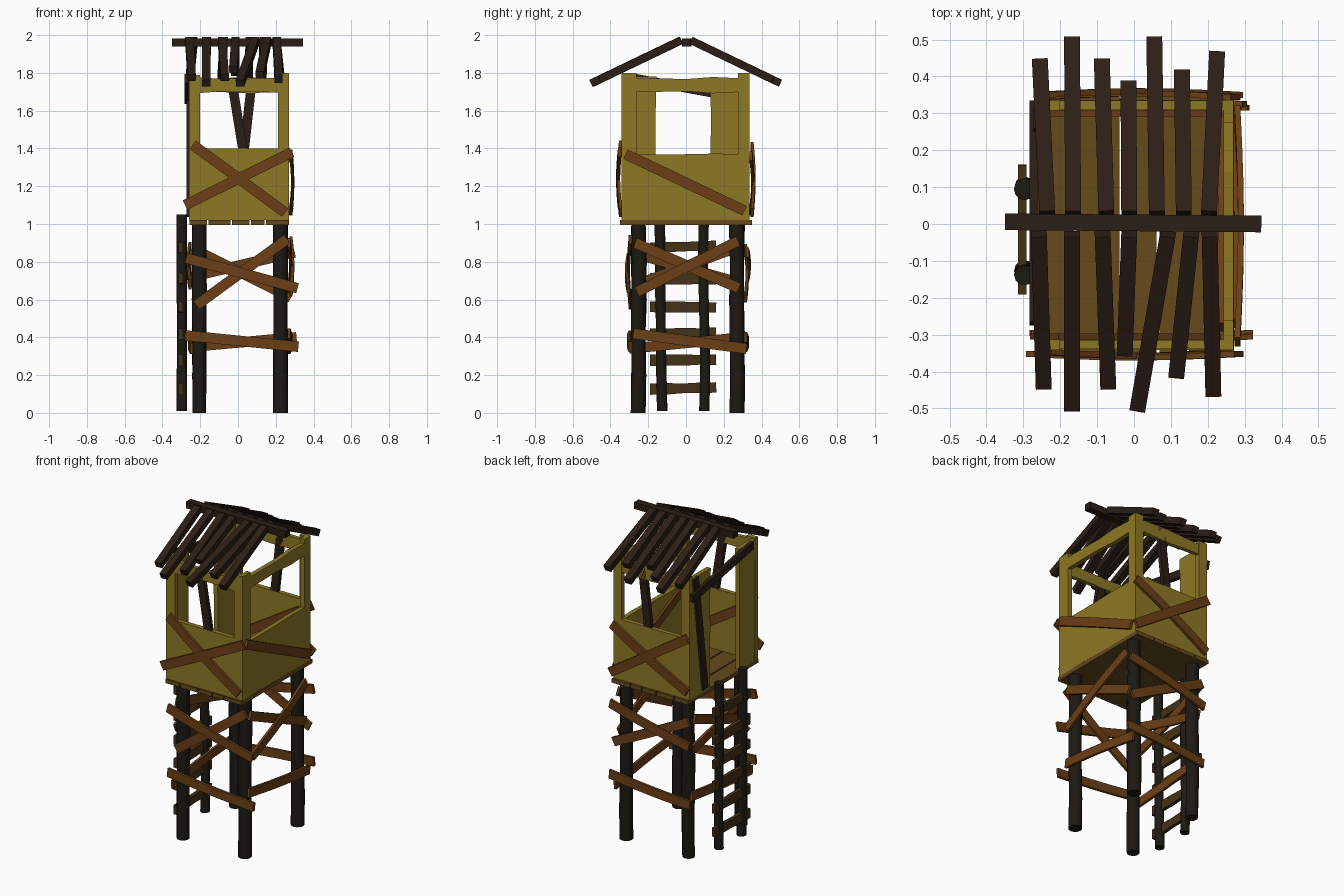
import bpy, bmesh, math, random
from mathutils import Vector

if "Cube" in bpy.data.objects:
    bpy.data.objects.remove(bpy.data.objects["Cube"])
random.seed(4)

def mat(name, col):
    m = bpy.data.materials.new(name)
    m.diffuse_color = (*col, 1)
    m.use_nodes = True
    m.node_tree.nodes["Principled BSDF"].inputs["Base Color"].default_value = m.diffuse_color
    return m

YELLOW = mat("yellow_wood", (0.27, 0.19, 0.018))
BROWN = mat("brown_wood", (0.15, 0.05, 0.008))
FLOOR = mat("floor_wood", (0.13, 0.07, 0.012))
ROOF = mat("dark_wood", (0.025, 0.013, 0.008))
LOG = mat("log_wood", (0.012, 0.010, 0.007))
RUNG = mat("rung_wood", (0.06, 0.032, 0.008))

def finish(name, bm, m):
    bmesh.ops.recalc_face_normals(bm, faces=bm.faces)
    me = bpy.data.meshes.new(name)
    bm.to_mesh(me)
    bm.free()
    me.materials.append(m)
    ob = bpy.data.objects.new(name, me)
    bpy.context.collection.objects.link(ob)
    return ob

def sweep(name, rings, m):
    """Skin a list of equal-length rings and cap both ends."""
    bm = bmesh.new()
    vs = [[bm.verts.new(p) for p in r] for r in rings]
    n = len(vs[0])
    for a, b in zip(vs, vs[1:]):
        for i in range(n):
            bm.faces.new((a[i], a[(i + 1) % n], b[(i + 1) % n], b[i]))
    bm.faces.new(vs[0])
    bm.faces.new(vs[-1])
    return finish(name, bm, m)

def plank(name, p0, p1, width, thick, normal, m, bow=0.0, segs=4, rough=0.0):
    """Board from p0 to p1; bow bulges it along its normal."""
    p0, p1 = Vector(p0), Vector(p1)
    d = (p1 - p0).normalized()
    nrm = Vector(normal)
    nrm = (nrm - d * nrm.dot(d)).normalized()
    side = nrm.cross(d)
    rings = []
    for i in range(segs + 1):
        t = i / segs
        c = p0.lerp(p1, t) + nrm * bow * math.sin(math.pi * t)
        w = width / 2 + random.uniform(-rough, rough)
        rings.append([c + side * w * a + nrm * thick / 2 * b
                      for a, b in ((-1, -1), (1, -1), (1, 1), (-1, 1))])
    return sweep(name, rings, m)

def box(name, x0, x1, y0, y1, z0, z1, m):
    c = (y0 + y1) / 2
    return plank(name, ((x0 + x1) / 2, c, z0), ((x0 + x1) / 2, c, z1),
                 x1 - x0, y1 - y0, (0, 1, 0), m, segs=1)

def pole(name, x, y0, y1, z0, z1, r, m, sides=12):
    rings = []
    for i in range(6):
        t = i / 5
        rr = r * random.uniform(0.93, 1.06)
        cy = y0 + (y1 - y0) * t + random.uniform(-0.004, 0.004)
        rings.append([(x + rr * math.cos(2 * math.pi * k / sides),
                       cy + rr * math.sin(2 * math.pi * k / sides),
                       z0 + (z1 - z0) * t) for k in range(sides)])
    ob = sweep(name, rings, m)
    for p in ob.data.polygons:
        p.use_smooth = len(p.vertices) == 4
    return ob

# Legs
for x, sx in ((-0.205, "left"), (0.225, "right")):
    for y, sy in ((-0.25, "front"), (0.27, "back")):
        pole(f"{sy}_{sx}_leg", x, y, y, 0, 1.0, 0.038, LOG)

# Floor boards
edges = [-0.262, -0.16, -0.035, 0.065, 0.145, 0.275]
for i, (a, b) in enumerate(zip(edges, edges[1:])):
    box(f"floor_board_{i}", a + 0.004, b - 0.004, -0.35, 0.35, 0.995, 1.02, FLOOR)

# Front and back walls: sill panel, corner boards, top beam, leaning ridge prop
for side, s, y, lean in (("front", -1, -0.327, -0.035), ("back", 1, 0.322, 0.075)):
    a, b = y - 0.014, y + 0.014
    box(f"{side}_wall_panel", -0.26, 0.27, a, b, 1.02, 1.40, YELLOW)
    box(f"{side}_left_board", -0.26, -0.20, a, b, 1.40, 1.79, YELLOW)
    box(f"{side}_right_board", 0.212, 0.27, a, b, 1.40, 1.80, YELLOW)
    plank(f"{side}_top_beam", (-0.20, y, 1.735), (0.215, y, 1.735), 0.075, 0.025,
          (0, 1, 0), YELLOW, rough=0.005)
    plank(f"{side}_window_post", (0.03, y, 1.37), (lean, y, 1.77), 0.05, 0.025,
          (0, 1, 0), ROOF)

# Right wall
plank("right_wall_panel", (0.256, -0.313, 1.195), (0.256, 0.31, 1.195), 0.35, 0.028,
      (1, 0, 0), YELLOW, rough=0.003)
box("right_front_board", 0.242, 0.27, -0.313, -0.262, 1.02, 1.80, YELLOW)
box("right_back_board", 0.242, 0.27, 0.275, 0.31, 1.02, 1.80, YELLOW)
plank("right_top_beam", (0.256, -0.265, 1.735), (0.256, 0.278, 1.735), 0.075, 0.028,
      (1, 0, 0), YELLOW, rough=0.006)

# Left wall with the doorway
plank("left_front_panel", (-0.246, -0.235, 1.02), (-0.246, -0.235, 1.78), 0.155, 0.028,
      (1, 0, 0), YELLOW, rough=0.005)
plank("left_back_panel", (-0.246, 0.22, 1.02), (-0.246, 0.22, 1.77), 0.18, 0.028,
      (1, 0, 0), YELLOW, rough=0.005)
plank("door_jamb", (-0.262, 0.19, 1.04), (-0.262, 0.285, 1.77), 0.05, 0.02,
      (1, 0, 0), ROOF)
plank("door_lintel", (-0.272, 0.33, 1.66), (-0.272, -0.27, 1.77), 0.05, 0.022,
      (1, 0, 0), ROOF)

# Braces: (name, axis, offset, u0, z0, u1, z1); the plank runs across the face
braces = [
    ("front_wall_brace_a", "y", -0.347, -0.24, 1.42, 0.25, 1.06),
    ("front_wall_brace_b", "y", -0.352, -0.28, 1.10, 0.285, 1.38),
    ("back_wall_brace_a", "y", 0.344, 0.275, 1.36, -0.25, 1.07),
    ("back_wall_brace_b", "y", 0.350, 0.28, 1.06, -0.255, 1.41),
    ("right_wall_brace", "x", 0.280, -0.32, 1.37, 0.31, 1.07),
    ("front_inner_brace", "y", -0.305, -0.22, 1.36, 0.22, 1.08),
    ("back_inner_brace", "y", 0.300, -0.22, 1.06, 0.22, 1.33),
    ("right_inner_brace", "x", 0.236, -0.28, 1.33, 0.28, 1.07),
    ("front_leg_brace_a", "y", -0.295, -0.22, 0.57, 0.26, 0.92),
    ("front_leg_brace_b", "y", -0.305, -0.275, 0.82, 0.315, 0.66),
    ("front_low_brace", "y", -0.295, -0.28, 0.41, 0.32, 0.35),
    ("back_leg_brace_a", "y", 0.315, -0.24, 0.87, 0.28, 0.61),
    ("back_leg_brace_b", "y", 0.325, -0.25, 0.72, 0.30, 0.85),
    ("back_low_brace", "y", 0.315, -0.25, 0.35, 0.31, 0.40),
    ("right_leg_brace_a", "x", 0.270, -0.27, 0.90, 0.28, 0.66),
    ("right_leg_brace_b", "x", 0.280, -0.26, 0.64, 0.275, 0.91),
    ("right_low_brace", "x", 0.270, -0.28, 0.42, 0.32, 0.34),
    ("left_leg_brace_a", "x", -0.247, -0.26, 0.84, 0.28, 0.69),
    ("left_leg_brace_b", "x", -0.254, -0.26, 0.68, 0.28, 0.88),
    ("left_low_brace", "x", -0.247, -0.30, 0.34, 0.30, 0.40),
]
for name, ax, o, u0, z0, u1, z1 in braces:
    s = math.copysign(1, o)
    if ax == "y":
        p0, p1, n = (u0, o, z0), (u1, o, z1), (0, s, 0)
    else:
        p0, p1, n = (o, u0, z0), (o, u1, z1), (s, 0, 0)
    plank(name, p0, p1, 0.055, 0.016, n, BROWN,
          bow=0.0 if "inner" in name else 0.010, segs=6)

# Ladder
pole("ladder_front_rail", -0.297, -0.125, -0.138, 0.01, 1.05, 0.027, LOG)
pole("ladder_back_rail", -0.297, 0.10, 0.092, 0.01, 1.05, 0.027, LOG)
for i, z in enumerate((0.13, 0.28, 0.42, 0.56, 0.71, 0.88)):
    t = random.uniform(-0.008, 0.008)
    plank(f"ladder_rung_{i}", (-0.303, -0.19, z - t), (-0.303, 0.16, z + t), 0.055, 0.022,
          (1, 0, 0), RUNG, rough=0.003)

# Roof ridge and slats: (x at ridge, x at eave, eave distance)
plank("roof_ridge", (-0.35, 0.006, 1.962), (0.345, 0.0, 1.962), 0.045, 0.042, (0, 0, 1), ROOF)
back = [(-0.235, -0.255, 0.45), (-0.165, -0.168, 0.51), (-0.075, -0.087, 0.45),
        (-0.013, -0.015, 0.39), (0.062, 0.055, 0.51), (0.135, 0.130, 0.42), (0.203, 0.225, 0.47)]
front = [(-0.258, -0.245, 0.45), (-0.168, -0.168, 0.51), (-0.085, -0.070, 0.45),
         (-0.013, -0.025, 0.36), (0.092, 0.010, 0.51), (0.155, 0.115, 0.42), (0.205, 0.215, 0.47)]
for side, s, rows in (("back", 1, back), ("front", -1, front)):
    for i, (xr, xe, e) in enumerate(rows):
        e -= 0.01
        plank(f"{side}_roof_slat_{i}", (xr, s * 0.027, 1.972), (xe, s * e, 1.985 - 0.48 * e),
              0.043, 0.040, (0, 0, 1), ROOF, segs=2)
